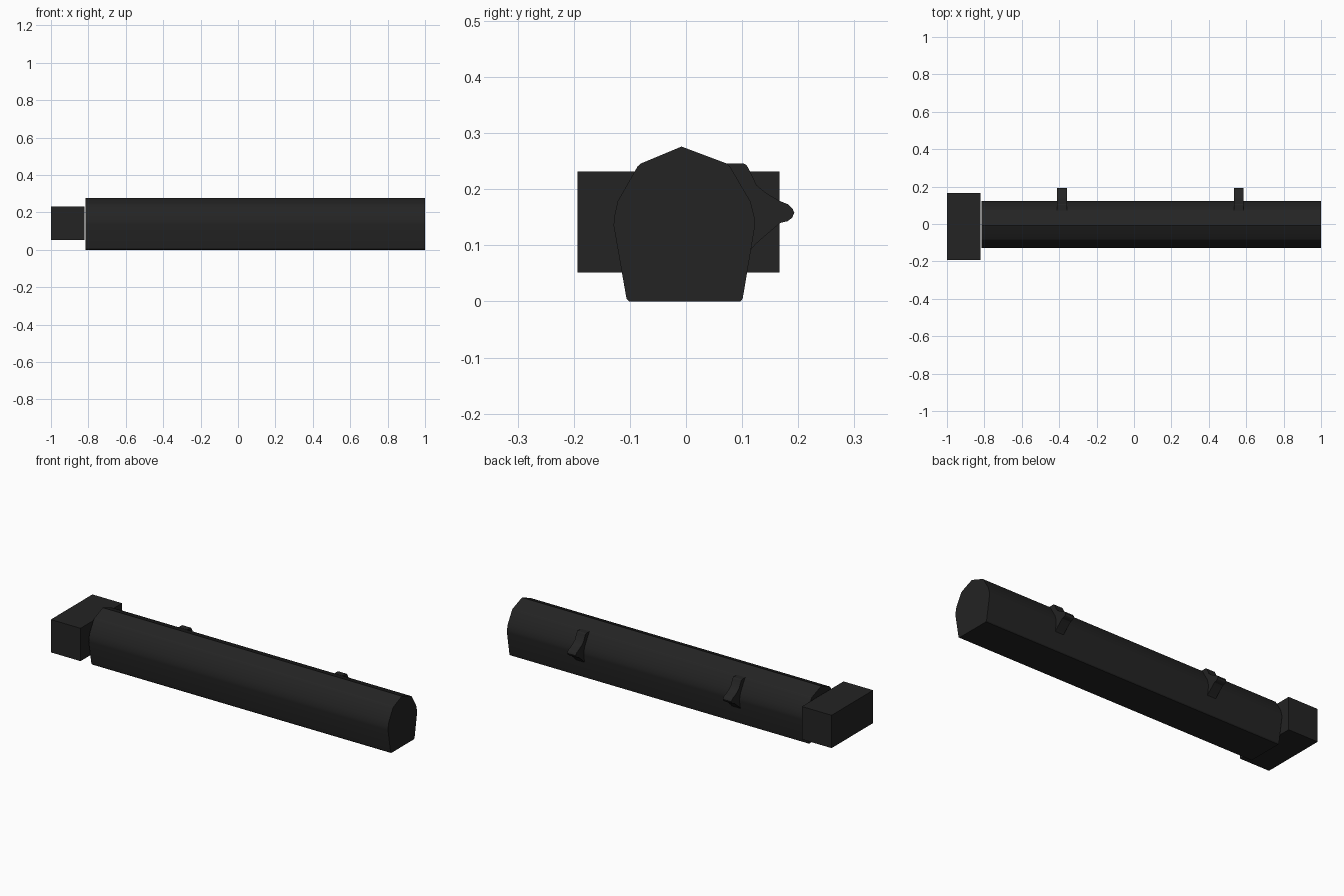
import bpy, bmesh

if "Cube" in bpy.data.objects:
    bpy.data.objects.remove(bpy.data.objects["Cube"])

black = bpy.data.materials.new("matte black")
black.diffuse_color = (0.017, 0.017, 0.017, 1)
black.use_nodes = True
black.node_tree.nodes["Principled BSDF"].inputs["Base Color"].default_value = black.diffuse_color


def extrude_profile(name, profile, x0, x1, smooth=True):
    """Extrude a closed (y, z) profile along x."""
    bm = bmesh.new()
    face = bm.faces.new([bm.verts.new((x0, y, z)) for y, z in profile])
    ext = bmesh.ops.extrude_face_region(bm, geom=[face], use_keep_orig=True)
    verts = [v for v in ext["geom"] if isinstance(v, bmesh.types.BMVert)]
    bmesh.ops.translate(bm, verts=verts, vec=(x1 - x0, 0, 0))
    bmesh.ops.recalc_face_normals(bm, faces=bm.faces)
    mesh = bpy.data.meshes.new(name)
    bm.to_mesh(mesh)
    bm.free()
    mesh.materials.append(black)
    obj = bpy.data.objects.new(name, mesh)
    bpy.context.collection.objects.link(obj)
    if smooth:
        bpy.ops.object.select_all(action='DESELECT')
        obj.select_set(True)
        bpy.context.view_layer.objects.active = obj
        bpy.ops.object.shade_smooth_by_angle(angle=0.45)
    return obj


# Long handle body: flat base, swelling sides, ridged top
body = [(-0.101, 0), (0.097, 0), (0.101, 0.005), (0.123, 0.135), (0.122, 0.150),
        (0.115, 0.178), (0.078, 0.241), (0.072, 0.246), (-0.008, 0.276),
        (-0.080, 0.246), (-0.086, 0.241), (-0.122, 0.178), (-0.128, 0.150),
        (-0.129, 0.135), (-0.106, 0.005)]
extrude_profile("body", body, -0.815, 1.0)

# Square end block, with a hairline gap to the body
block = [(-0.193, 0.052), (0.167, 0.052), (0.167, 0.232), (-0.193, 0.232)]
extrude_profile("end_block", block, -1.0, -0.82, smooth=False)

# Two rounded lugs on the back side
lug = [(0.06, 0.246), (0.102, 0.246), (0.108, 0.243), (0.113, 0.234),
       (0.126, 0.207), (0.143, 0.193), (0.167, 0.179), (0.182, 0.173),
       (0.190, 0.165), (0.193, 0.158), (0.189, 0.149), (0.181, 0.143),
       (0.168, 0.140), (0.125, 0.103), (0.112, 0.088), (0.06, 0.08)]
for i, x in enumerate((-0.385, 0.56)):
    extrude_profile(f"lug_{i + 1}", lug, x - 0.026, x + 0.026)
